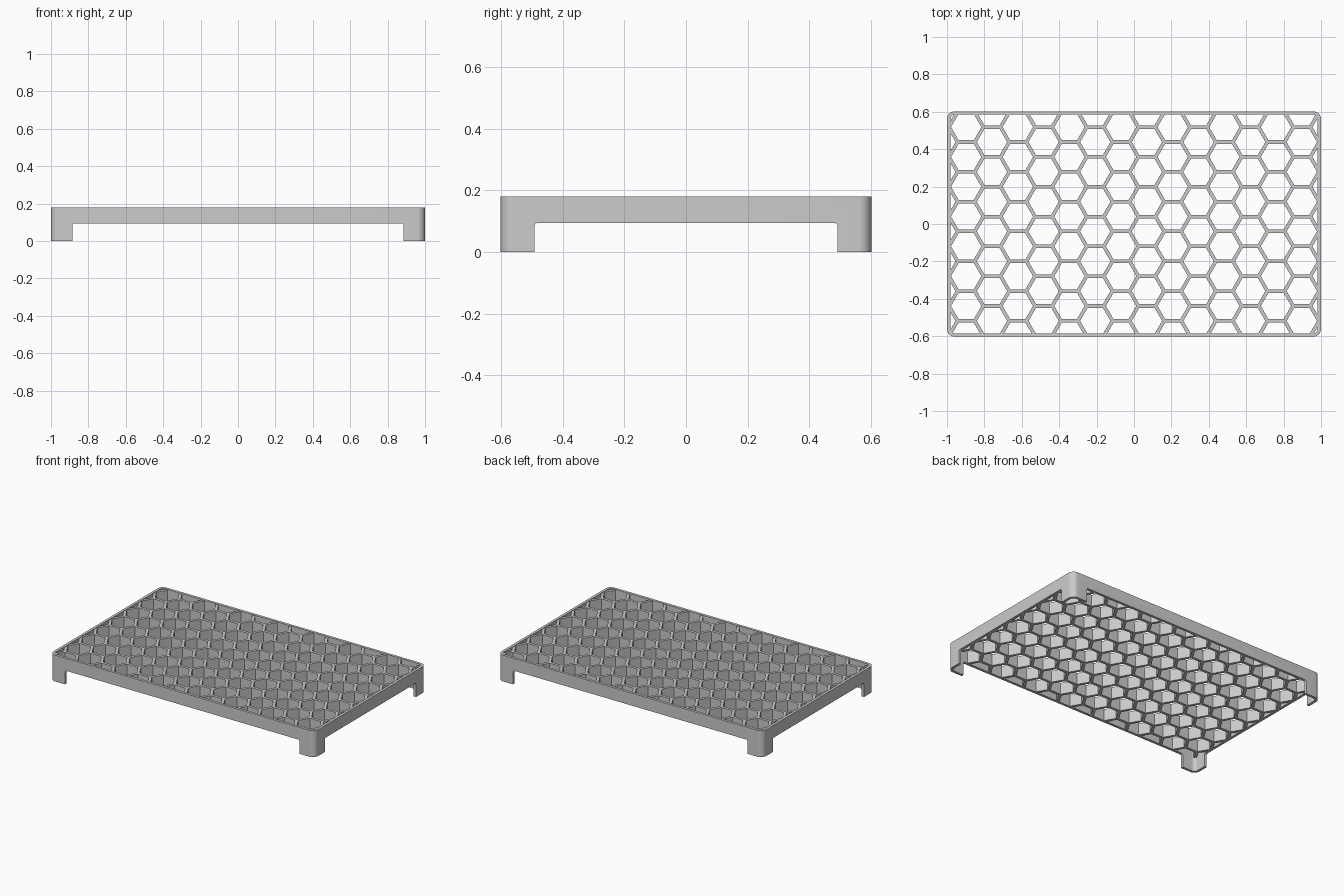
import bpy, bmesh, math

WIDTH, DEPTH, HEIGHT = 2.0, 1.205, 0.18
RIM_BOTTOM = 0.095      # underside of the skirt between the feet
WALL = 0.018            # skirt thickness
RADIUS = 0.042          # outer corner radius
LEG_X, LEG_Y = 0.115, 0.11
PITCH = 0.1594          # distance between hexagon centres
RIB = 0.019             # lattice rib thickness

default = bpy.data.objects.get("Cube")
if default:
    bpy.data.objects.remove(default, do_unlink=True)

grey = bpy.data.materials.new("plain grey")
grey.use_nodes = True
COLOUR = (0.6, 0.6, 0.6, 1)
grey.diffuse_color = COLOUR
grey.node_tree.nodes["Principled BSDF"].inputs["Base Color"].default_value = COLOUR


def rounded_rect(w, h, r, steps=8):
    """Counter-clockwise outline with rounded corners."""
    pts = []
    for i, (sx, sy) in enumerate([(1, 1), (-1, 1), (-1, -1), (1, -1)]):
        for s in range(steps + 1):
            a = math.pi / 2 * (i + s / steps)
            pts.append((sx * (w / 2 - r) + r * math.cos(a),
                        sy * (h / 2 - r) + r * math.sin(a)))
    return pts


def hexagon(cx, cy, r):
    return [(cx + r * math.cos(math.pi / 3 * k), cy + r * math.sin(math.pi / 3 * k))
            for k in range(6)]


def prisms(name, outlines, low, high, place=lambda u, v, w: (u, v, w)):
    """One object holding a closed prism for every outline."""
    bm = bmesh.new()
    for pts in outlines:
        a = [bm.verts.new(place(u, v, low)) for u, v in pts]
        b = [bm.verts.new(place(u, v, high)) for u, v in pts]
        bm.faces.new(a[::-1])
        bm.faces.new(b)
        for i in range(len(pts)):
            j = (i + 1) % len(pts)
            bm.faces.new((a[i], a[j], b[j], b[i]))
    bmesh.ops.recalc_face_normals(bm, faces=bm.faces)
    mesh = bpy.data.meshes.new(name)
    bm.to_mesh(mesh)
    bm.free()
    obj = bpy.data.objects.new(name, mesh)
    bpy.context.collection.objects.link(obj)
    mesh.materials.append(grey)
    return obj


def cut(target, cutter):
    """Subtract the cutter for good and remove it."""
    mod = target.modifiers.new("cut", "BOOLEAN")
    mod.operation, mod.solver, mod.object = "DIFFERENCE", "EXACT", cutter
    cutter.hide_render = True
    bpy.context.view_layer.objects.active = target
    bpy.ops.object.modifier_apply(modifier=mod.name)
    bpy.data.objects.remove(cutter, do_unlink=True)


# Skirt with four hollow corner feet
frame = prisms("frame_and_feet", [rounded_rect(WIDTH, DEPTH, RADIUS)], 0, HEIGHT)
cut(frame, prisms("inside_cutter",
                  [rounded_rect(WIDTH - 2 * WALL, DEPTH - 2 * WALL, RADIUS - WALL)],
                  -0.1, HEIGHT + 0.1))
tall = 2 * RIM_BOTTOM
cut(frame, prisms("front_gap_cutter", [rounded_rect(WIDTH - 2 * LEG_X, tall, 0.012, 4)],
                  -1, 1, lambda u, v, w: (u, w, v)))
cut(frame, prisms("side_gap_cutter", [rounded_rect(DEPTH - 2 * LEG_Y, tall, 0.012, 4)],
                  -2, 2, lambda u, v, w: (w, u, v)))

# Honeycomb deck, its border buried in the skirt
deck = prisms("honeycomb_deck", [rounded_rect(WIDTH - WALL, DEPTH - WALL, RADIUS - WALL / 2)],
              RIM_BOTTOM + 0.001, HEIGHT - 0.004)
step = PITCH * math.sqrt(3) / 2
hole = (PITCH - RIB) / math.sqrt(3)
cells = []
for col in range(-1, 15):
    shift = PITCH / 4 if col % 2 == 0 else -PITCH / 4
    for row in range(-4, 5):
        cells.append(hexagon((col - 6.5) * step, row * PITCH + shift, hole))
cut(deck, prisms("hexagon_cutter", cells, 0, 0.3))

# Smooth rounded corners, crisp edges elsewhere
for obj in (frame, deck):
    bpy.ops.object.select_all(action="DESELECT")
    obj.select_set(True)
    bpy.context.view_layer.objects.active = obj
    bpy.ops.object.shade_smooth_by_angle(angle=math.radians(30))
